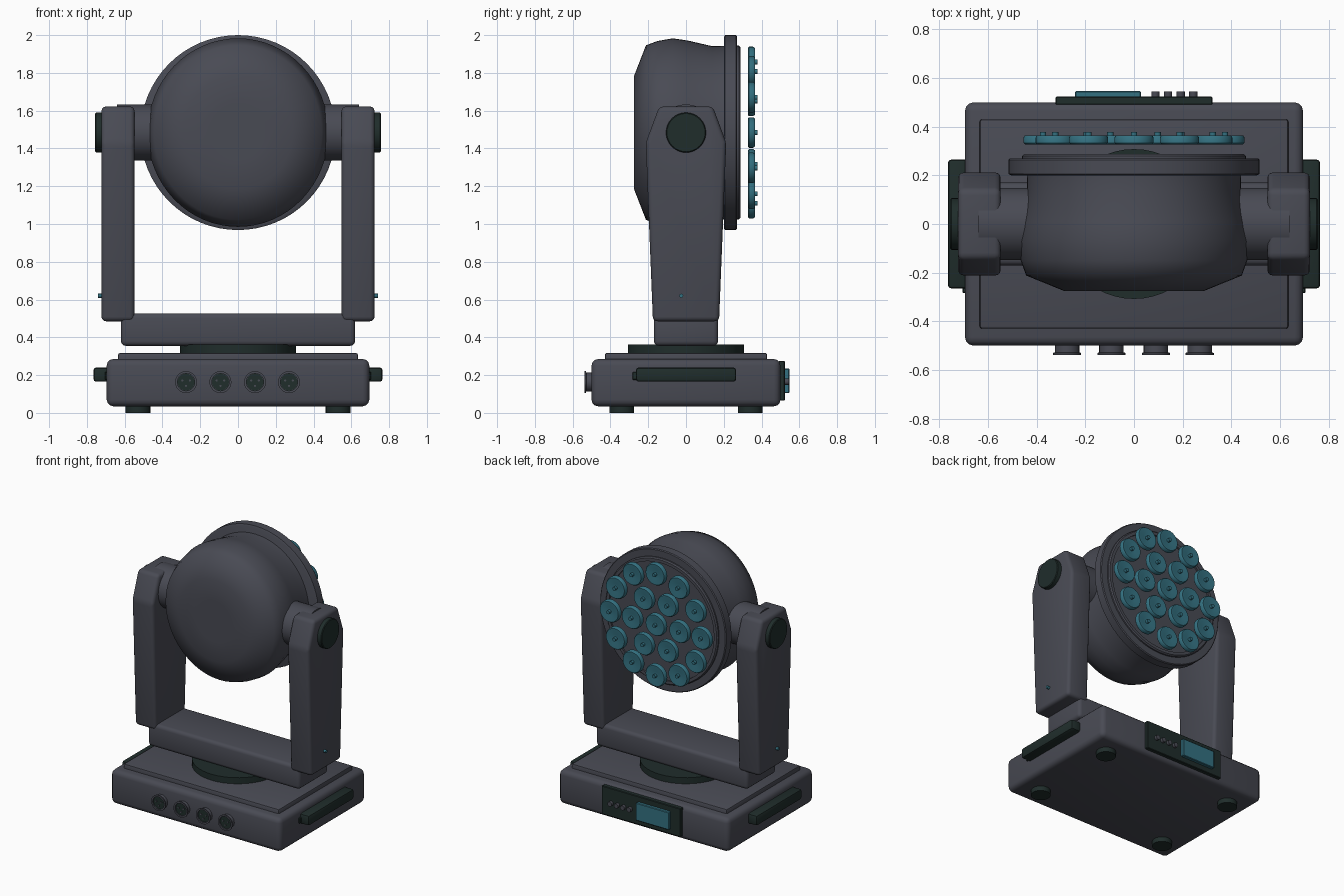
import bpy, bmesh, math
from mathutils import Matrix, Vector

if "Cube" in bpy.data.objects:
    bpy.data.objects.remove(bpy.data.objects["Cube"])


def material(name, rgb):
    m = bpy.data.materials.new(name)
    m.diffuse_color = (*rgb, 1)
    m.use_nodes = True
    m.node_tree.nodes["Principled BSDF"].inputs["Base Color"].default_value = m.diffuse_color
    return m


GREY = material("body grey", (0.066, 0.069, 0.088))
DARK = material("dark rubber", (0.014, 0.026, 0.024))
TEAL = material("teal glass", (0.034, 0.165, 0.22))

AXIS = {"z": Matrix(), "y": Matrix.Rotation(-math.pi / 2, 4, "X"),
        "-y": Matrix.Rotation(math.pi / 2, 4, "X"),
        "x": Matrix.Rotation(math.pi / 2, 4, "Y"),
        "-x": Matrix.Rotation(-math.pi / 2, 4, "Y")}


def finish(bm, name, mat, bevel=0, segments=3, angle=35):
    bmesh.ops.recalc_face_normals(bm, faces=bm.faces)
    if bevel:
        bmesh.ops.bevel(bm, geom=bm.edges[:], offset=bevel, segments=segments,
                        profile=0.5, affect="EDGES", clamp_overlap=True)
    me = bpy.data.meshes.new(name)
    bm.to_mesh(me)
    bm.free()
    me.materials.append(mat)
    ob = bpy.data.objects.new(name, me)
    bpy.context.collection.objects.link(ob)
    bpy.ops.object.select_all(action="DESELECT")
    ob.select_set(True)
    bpy.context.view_layer.objects.active = ob
    bpy.ops.object.shade_smooth_by_angle(angle=math.radians(angle))
    return ob


def box(name, mat, x, y, z, bevel=0, segments=3):
    bm = bmesh.new()
    lo, hi = Vector((x[0], y[0], z[0])), Vector((x[1], y[1], z[1]))
    bmesh.ops.create_cube(bm, size=1, matrix=Matrix.Translation((lo + hi) / 2)
                          @ Matrix.Diagonal((*(hi - lo), 1)))
    return finish(bm, name, mat, bevel, segments)


def lathe(name, mat, profile, at=(0, 0, 0), axis="z", sides=32, angle=35):
    """Turn (radius, height) points about an axis; zero radius closes the end."""
    bm = bmesh.new()
    rings = []
    for r, h in profile:
        n = 1 if r == 0 else sides
        rings.append([bm.verts.new((r * math.cos(2 * math.pi * i / sides),
                                    r * math.sin(2 * math.pi * i / sides), h)) for i in range(n)])
    for a, b in zip(rings, rings[1:]):
        for i in range(sides):
            j = (i + 1) % sides
            loop = [a[i % len(a)], a[j % len(a)], b[j % len(b)], b[i % len(b)]]
            bm.faces.new(list(dict.fromkeys(loop)))
    bmesh.ops.transform(bm, matrix=Matrix.Translation(at) @ AXIS[axis], verts=bm.verts)
    return finish(bm, name, mat, angle=angle)


def disc(name, mat, r, h0, h1, at=(0, 0, 0), axis="z", sides=32, c=0.0):
    end = [(r - c, h1), (0, h1)] if c else [(0, h1)]
    return lathe(name, mat, [(0, h0), (r, h0), (r, h1 - c)] + end, at, axis, sides)


# Base with raised lid and feet
box("base", GREY, (-0.695, 0.695), (-0.5, 0.5), (0.035, 0.285), 0.035)
box("base_lid", GREY, (-0.635, 0.635), (-0.43, 0.43), (0.25, 0.317), 0.01, 2)
for x in (-0.53, 0.53):
    for y in (-0.34, 0.34):
        disc("foot", DARK, 0.066, 0, 0.06, (x, y, 0), sides=24)

# Side handles
for s in (-1, 1):
    box("side_handle", DARK, sorted((s * 0.68, s * 0.765)), (-0.265, 0.265), (0.165, 0.24), 0.014, 2)
    box("handle_mount", DARK, sorted((s * 0.68, s * 0.705)), (-0.284, -0.2), (0.175, 0.217), 0.004, 1)

# Front sockets
for x in (-0.275, -0.093, 0.09, 0.27):
    at = (x, -0.5, 0.163)
    lathe("socket_shell", GREY, [(0, -0.02), (0.05, -0.02), (0.05, 0.028), (0.058, 0.03),
                                 (0.058, 0.038), (0.046, 0.038), (0.046, 0.024), (0, 0.024)], at, "-y", 28)
    disc("socket_face", DARK, 0.045, 0.01, 0.03, at, "-y", 24)
    for px, pz in ((-0.02, 0.008), (0.02, 0.008), (0, -0.02)):
        disc("socket_pin", GREY, 0.006, 0.02, 0.036, (x + px, -0.5, 0.163 + pz), "-y", 8)

# Rear control panel
box("control_panel", DARK, (-0.322, 0.322), (0.49, 0.524), (0.065, 0.275), 0.004, 1)
box("display", TEAL, (-0.242, 0.028), (0.51, 0.547), (0.105, 0.235), 0.004, 1)
for x in (0.088, 0.14, 0.192, 0.244):
    disc("button", GREY, 0.017, 0.51, 0.545, (x, 0, 0.165), "y", 16)

# Turntable and yoke
disc("turntable", DARK, 0.308, 0.3, 0.362, sides=48)
box("yoke_bar", GREY, (-0.62, 0.62), (-0.17, 0.17), (0.355, 0.527), 0.025)
ARM = [(-0.175, 0.485), (0.175, 0.485), (0.213, 1.43), (0.142, 1.622), (-0.142, 1.622), (-0.213, 1.43)]
HZ = 1.484
for s in (-1, 1):
    bm = bmesh.new()
    f = bm.faces.new([bm.verts.new((s * 0.548, y, z)) for y, z in ARM])
    ext = bmesh.ops.extrude_face_region(bm, geom=[f])["geom"]
    bmesh.ops.translate(bm, vec=(s * 0.175, 0, 0), verts=[v for v in ext if isinstance(v, bmesh.types.BMVert)])
    finish(bm, "yoke_arm", GREY, 0.024)
    side = "x" if s > 0 else "-x"
    disc("tilt_hub", GREY, 0.149, 0.4, 0.64, (0, 0, HZ), side, 40)
    disc("axle_cap", DARK, 0.106, 0.7, 0.756, (0, 0, HZ), side, 32, 0.005)
    disc("indicator", TEAL, 0.011, 0.71, 0.741, (0, -0.025, 0.62), side, 12)

# Lamp head: rounded shell, front flange and inner ring around the lens plate
shell = lathe("head_shell", GREY, [(0, -0.275), (0.15, -0.275), (0.3, -0.275), (0.462, -0.212),
                                   (0.485, -0.15), (0.499, -0.07), (0.487, 0.01), (0.457, 0.14),
                                   (0.46, 0.22), (0, 0.22)], (0, 0, HZ), "y", 64, 75)
shell.scale.x = 0.96
lathe("head_flange", GREY, [(0, 0.2), (0.505, 0.2), (0.516, 0.206), (0.516, 0.264), (0.51, 0.27),
                            (0.46, 0.27), (0.46, 0.28), (0.452, 0.288), (0.43, 0.288), (0.43, 0.276),
                            (0, 0.276)], (0, 0, HZ), "y", 64)

# Lenses: one in the middle, then rings of six and twelve
spots = [(0, 0)] + [(r * math.cos(2 * math.pi * i / n), r * math.sin(2 * math.pi * i / n))
                    for r, n in ((0.194, 6), (0.374, 12)) for i in range(n)]
for x, z in spots:
    lathe("lens", TEAL, [(0, 0.327), (0.074, 0.327), (0.081, 0.334), (0.081, 0.355), (0.075, 0.364),
                         (0.066, 0.364), (0.03, 0.357), (0.013, 0.357), (0.013, 0.378), (0, 0.378)],
          (x, 0, HZ + z), "y", 28)
